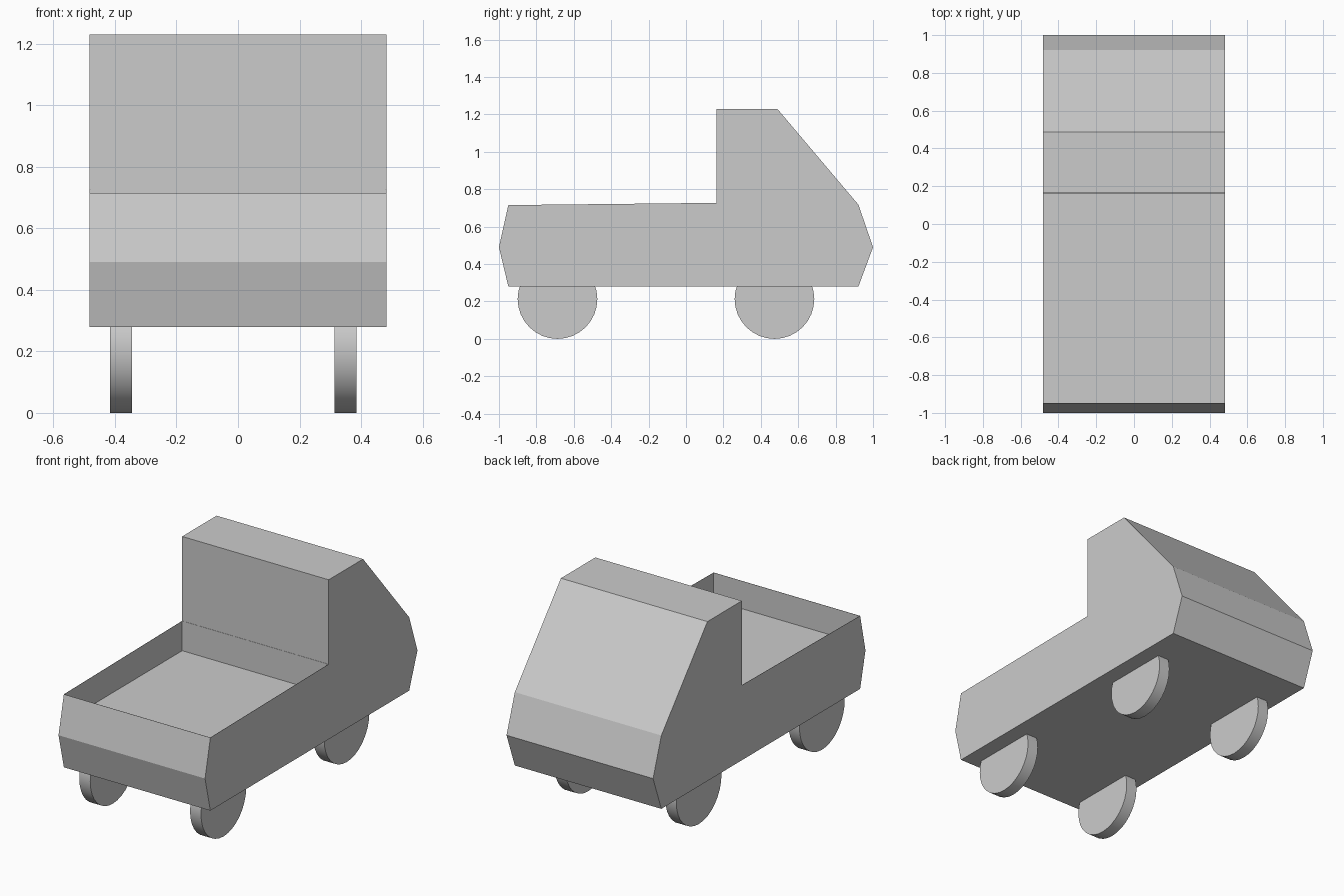
import bpy, bmesh, math
from mathutils import Vector

if "Cube" in bpy.data.objects:
    bpy.data.objects.remove(bpy.data.objects["Cube"])

HALF_WIDTH = 0.483
BED_FLOOR = 0.55

# side profile (y, z), counter-clockwise seen from +x
PROFILE = [(-0.95, 0.28), (0.922, 0.28), (1.0, 0.49), (0.922, 0.717),
           (0.488, 1.23), (0.164, 1.23), (0.164, 0.727), (-0.95, 0.715), (-1.0, 0.49)]


def link(name, bm):
    mesh = bpy.data.meshes.new(name)
    bm.to_mesh(mesh)
    bm.free()
    ob = bpy.data.objects.new(name, mesh)
    bpy.context.collection.objects.link(ob)
    return ob


# truck body: extruded side profile
bm = bmesh.new()
side = bm.faces.new([bm.verts.new((-HALF_WIDTH, y, z)) for y, z in PROFILE])
ext = bmesh.ops.extrude_face_region(bm, geom=[side], use_keep_orig=False)
moved = [g for g in ext["geom"] if isinstance(g, bmesh.types.BMVert)]
bmesh.ops.translate(bm, verts=moved, vec=(2 * HALF_WIDTH, 0, 0))
if not any(f.calc_center_median().x < -0.4 for f in bm.faces):
    left = [v for v in bm.verts if v.co.x < 0]
    bmesh.ops.contextual_create(bm, geom=left)
bmesh.ops.recalc_face_normals(bm, faces=bm.faces)

# cargo bed: paper-thin walls around a sunken floor
bed = min((f for f in bm.faces if f.normal.z > 0.9),
          key=lambda f: f.calc_center_median().z)
bmesh.ops.inset_region(bm, faces=[bed], thickness=0.002)
wall = bmesh.ops.extrude_face_region(bm, geom=[bed])
floor = [g for g in wall["geom"] if isinstance(g, bmesh.types.BMVert)]
for v in floor:
    v.co.z = BED_FLOOR
if bed.is_valid:
    bmesh.ops.delete(bm, geom=[bed], context='FACES_ONLY')
link("truck_body", bm)


# wheels: discs partly sunk into the underside
def wheel(name, x, y, radius=0.213, width=0.072):
    bpy.ops.mesh.primitive_cylinder_add(vertices=32, radius=radius, depth=width,
                                        location=(x, y, radius),
                                        rotation=(0, math.pi / 2, 0))
    ob = bpy.context.object
    ob.name = name
    bpy.ops.object.shade_smooth_by_angle(angle=math.radians(30))


for end, y in (("rear", -0.687), ("front", 0.473)):
    for lr, x in (("left", -0.38), ("right", 0.35)):
        wheel(f"{end}_{lr}_wheel", x, y)
